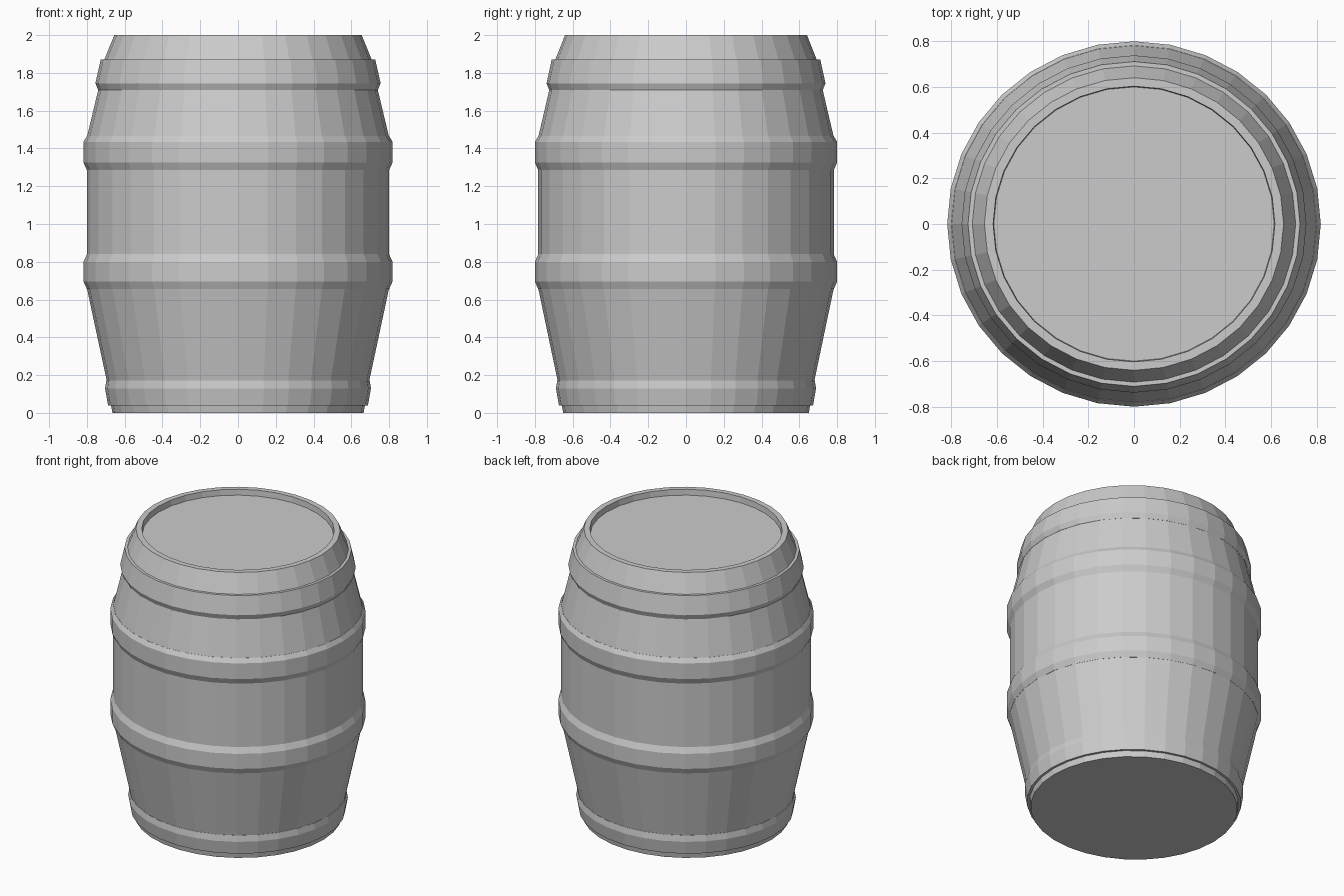
import bpy, bmesh, math

SIDES = 32
DEPTH_SCALE = 0.978  # the barrel is slightly narrower front to back

cube = bpy.data.objects.get("Cube")
if cube:
    bpy.data.objects.remove(cube)

grey = bpy.data.materials.new("plain grey")
grey.use_nodes = True
colour = (0.6, 0.6, 0.6, 1)
grey.diffuse_color = colour
grey.node_tree.nodes["Principled BSDF"].inputs["Base Color"].default_value = colour


def lathe(name, profile, closed=False):
    """Spin (radius, height) points around z; closed joins last to first, else ends are capped."""
    bm = bmesh.new()
    rings = []
    for r, z in profile:
        rings.append([bm.verts.new((r * math.cos(a), r * DEPTH_SCALE * math.sin(a), z))
                      for a in (2 * math.pi * i / SIDES for i in range(SIDES))])
    pairs = list(zip(rings, rings[1:]))
    if closed:
        pairs.append((rings[-1], rings[0]))
    else:
        bm.faces.new(rings[0])
        bm.faces.new(rings[-1])
    for low, high in pairs:
        for i in range(SIDES):
            j = (i + 1) % SIDES
            bm.faces.new((low[i], low[j], high[j], high[i]))
    bmesh.ops.recalc_face_normals(bm, faces=bm.faces)
    mesh = bpy.data.meshes.new(name)
    bm.to_mesh(mesh)
    bm.free()
    mesh.materials.append(grey)
    obj = bpy.data.objects.new(name, mesh)
    bpy.context.collection.objects.link(obj)
    return obj


# Body with bulging wall, top rim and sunken lid
lathe("barrel_body", [(0.665, 0), (0.672, 0.04), (0.695, 0.17), (0.8, 0.66),
                      (0.8, 1.46), (0.74, 1.71), (0.708, 1.87), (0.655, 2),
                      (0.617, 2), (0.614, 1.96)])

# Hoops: outer profile of each, closed behind the wall
hoops = {
    "bottom_hoop": [(0.688, 0.04), (0.704, 0.13), (0.697, 0.172)],
    "lower_hoop": [(0.8, 0.655), (0.818, 0.695), (0.818, 0.80), (0.8, 0.84)],
    "upper_hoop": [(0.8, 1.285), (0.818, 1.325), (0.818, 1.435), (0.8, 1.465)],
    "top_hoop": [(0.741, 1.71), (0.755, 1.745), (0.727, 1.87)],
}
for name, outer in hoops.items():
    inner = min(r for r, z in outer) - 0.04
    lathe(name, outer + [(inner, outer[-1][1]), (inner, outer[0][1])], closed=True)
